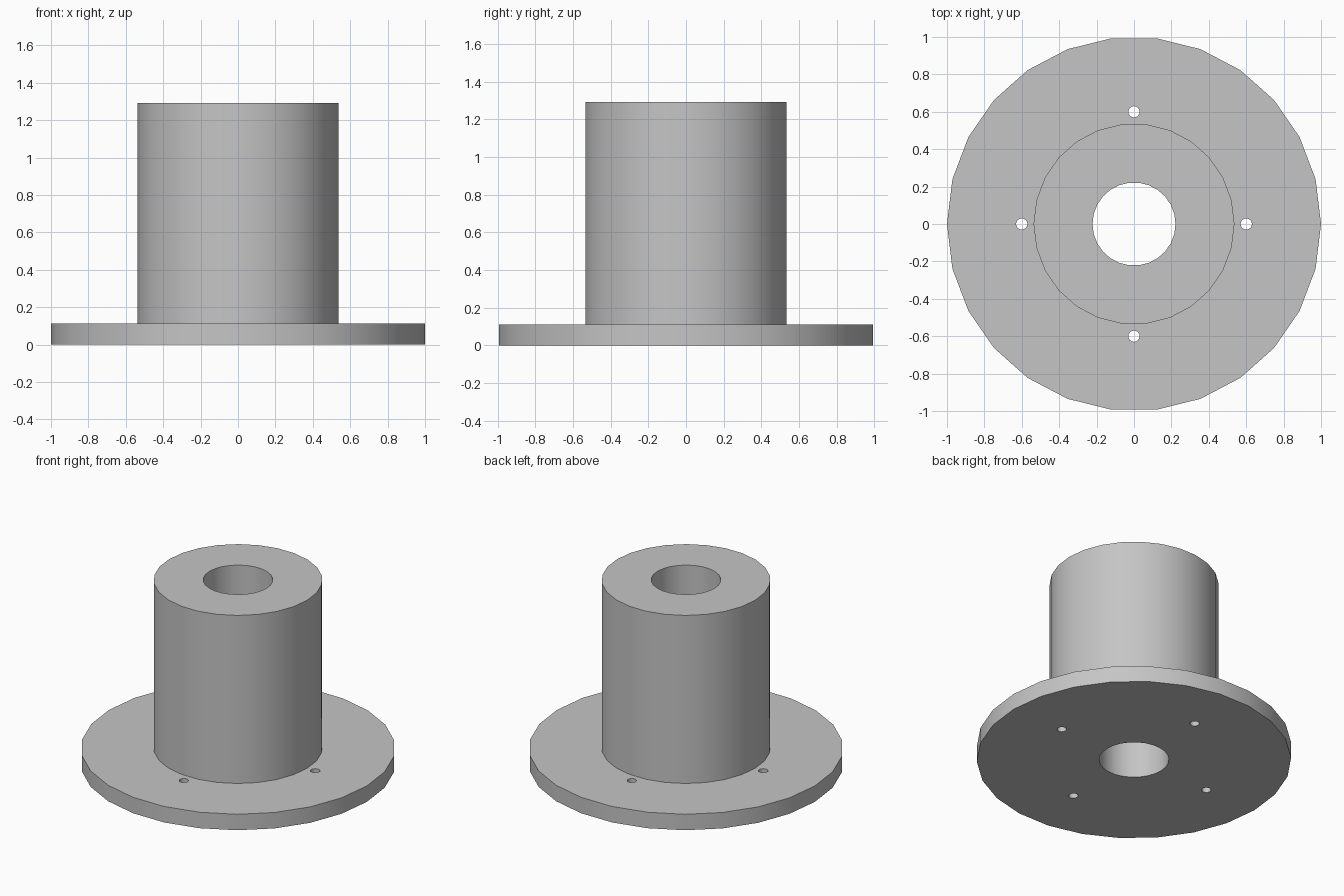
import bpy
import bmesh
from math import cos, sin, pi, radians

SIDES = 26
FLANGE_R, HUB_R, BORE_R = 1.0, 0.537, 0.222
FLANGE_TOP, HUB_TOP = 0.112, 1.292
BOLT_CIRCLE, BOLT_R = 0.6, 0.03

cube = bpy.data.objects.get("Cube")
if cube:
    bpy.data.objects.remove(cube, do_unlink=True)

grey = bpy.data.materials.new("plain grey")
grey.use_nodes = True
colour = (0.56, 0.56, 0.56, 1)
grey.diffuse_color = colour
grey.node_tree.nodes["Principled BSDF"].inputs["Base Color"].default_value = colour


def lathe(name, profile):
    """Turn a closed (radius, height) profile into a faceted ring."""
    bm = bmesh.new()
    rings = []
    for i in range(SIDES):
        a = 2 * pi * i / SIDES
        rings.append([bm.verts.new((r * cos(a), r * sin(a), z)) for r, z in profile])
    n = len(profile)
    for i in range(SIDES):
        here, there = rings[i], rings[(i + 1) % SIDES]
        for j in range(n):
            k = (j + 1) % n
            bm.faces.new((here[j], there[j], there[k], here[k]))
    bmesh.ops.recalc_face_normals(bm, faces=bm.faces)
    mesh = bpy.data.meshes.new(name)
    bm.to_mesh(mesh)
    bm.free()
    mesh.materials.append(grey)
    obj = bpy.data.objects.new(name, mesh)
    bpy.context.collection.objects.link(obj)
    return obj


# Flange, hub and through bore as one turned part
body = lathe("flanged_hub", [
    (BORE_R, 0), (FLANGE_R, 0), (FLANGE_R, FLANGE_TOP),
    (HUB_R, FLANGE_TOP), (HUB_R, HUB_TOP), (BORE_R, HUB_TOP),
])

# Four bolt holes through the flange
bm = bmesh.new()
for i in range(4):
    a = i * pi / 2
    made = bmesh.ops.create_cone(bm, cap_ends=True, segments=SIDES,
                                 radius1=BOLT_R, radius2=BOLT_R, depth=0.4)
    bmesh.ops.translate(bm, verts=made["verts"],
                        vec=(BOLT_CIRCLE * cos(a), BOLT_CIRCLE * sin(a), FLANGE_TOP / 2))
mesh = bpy.data.meshes.new("bolt_hole_cutter")
bm.to_mesh(mesh)
bm.free()
mesh.materials.append(grey)
cutter = bpy.data.objects.new("bolt_hole_cutter", mesh)
bpy.context.collection.objects.link(cutter)
cutter.hide_render = True

bpy.ops.object.select_all(action="DESELECT")
body.select_set(True)
bpy.context.view_layer.objects.active = body
cut = body.modifiers.new("bolt_holes", "BOOLEAN")
cut.operation = "DIFFERENCE"
cut.solver = "EXACT"
cut.object = cutter
bpy.ops.object.modifier_apply(modifier=cut.name)
bpy.data.objects.remove(cutter, do_unlink=True)

# Smooth round walls with crisp rims
bpy.ops.object.shade_smooth_by_angle(angle=radians(30))
